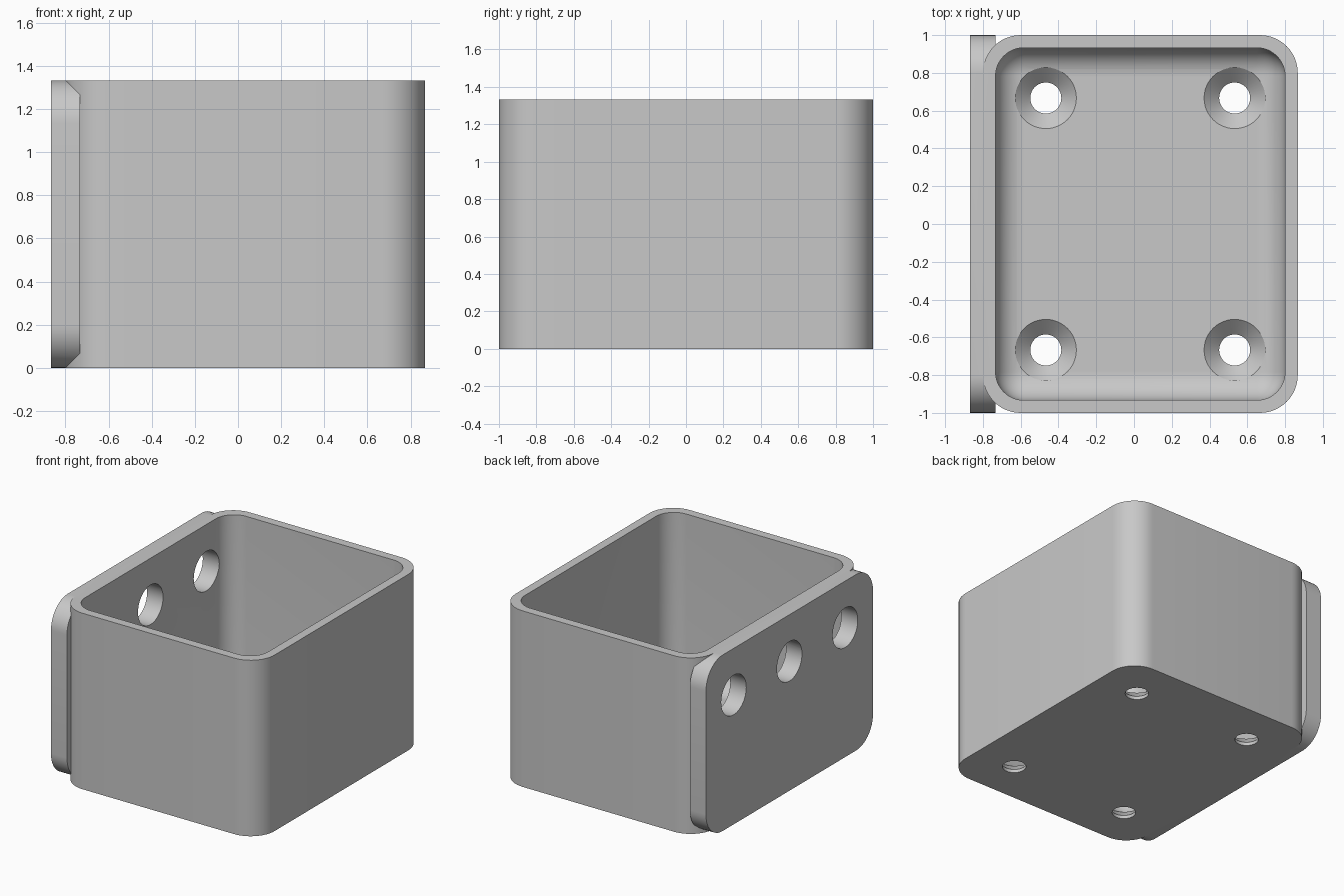
import bpy
import bmesh
import math
from mathutils import Matrix, Vector

default = bpy.data.objects.get("Cube")
if default:
    bpy.data.objects.remove(default)

# Main dimensions
HEIGHT = 1.333
WALL = 0.067
FLOOR = 0.1
CORNER = 0.2
INNER_CORNER = 0.15
PLATE_INNER_X = -0.733

grey = bpy.data.materials.new("light grey plastic")
grey.use_nodes = True
colour = (0.58, 0.58, 0.58, 1)
grey.diffuse_color = colour
grey.node_tree.nodes["Principled BSDF"].inputs["Base Color"].default_value = colour


def finish(bm, name):
    bmesh.ops.recalc_face_normals(bm, faces=bm.faces)
    mesh = bpy.data.meshes.new(name)
    bm.to_mesh(mesh)
    bm.free()
    mesh.materials.append(grey)
    obj = bpy.data.objects.new(name, mesh)
    bpy.context.scene.collection.objects.link(obj)
    return obj


def rounded_box(name, low, high, radius, pick):
    """Box between two corners, with the edges chosen by pick rounded."""
    low, high = Vector(low), Vector(high)
    bm = bmesh.new()
    bmesh.ops.create_cube(bm, size=1)
    bmesh.ops.scale(bm, vec=high - low, verts=bm.verts)
    bmesh.ops.translate(bm, vec=(low + high) / 2, verts=bm.verts)
    edges = [e for e in bm.edges if pick(e)]
    bmesh.ops.bevel(bm, geom=edges, offset=radius, offset_type='OFFSET',
                    segments=12, profile=0.5, affect='EDGES', clamp_overlap=False)
    return finish(bm, name)


def runs_along(axis):
    return lambda e: abs((e.verts[0].co - e.verts[1].co)[axis]) > 0.01


def turned(name, profile, matrix, sides=48):
    """Solid of revolution from (radius, height) pairs."""
    bm = bmesh.new()
    rings = []
    for radius, z in profile:
        angles = [math.tau * i / sides for i in range(sides)]
        rings.append([bm.verts.new((radius * math.cos(a), radius * math.sin(a), z))
                      for a in angles])
    for a, b in zip(rings, rings[1:]):
        for i in range(sides):
            j = (i + 1) % sides
            bm.faces.new((a[i], a[j], b[j], b[i]))
    bm.faces.new(rings[0])
    bm.faces.new(rings[-1])
    bmesh.ops.transform(bm, matrix=matrix, verts=bm.verts)
    return finish(bm, name)


def combine(target, tool, operation):
    mod = target.modifiers.new(operation.lower(), 'BOOLEAN')
    mod.operation = operation
    mod.solver = 'EXACT'
    mod.object = tool
    bpy.context.view_layer.objects.active = target
    bpy.ops.object.modifier_apply(modifier=mod.name)
    bpy.data.objects.remove(tool)


# Outer shell joined with the mounting plate on its side
box = rounded_box("mounting_box", (-0.8, -1, 0), (0.867, 1, HEIGHT),
                  CORNER, runs_along(2))
plate = rounded_box("mounting_plate", (-0.867, -1, 0), (PLATE_INNER_X, 1, HEIGHT),
                    CORNER, runs_along(0))
combine(box, plate, 'UNION')

# Cavity with rounded corners and a filleted floor
top = HEIGHT + 0.3
cavity = rounded_box("cavity_cutter", (PLATE_INNER_X, WALL - 1, FLOOR),
                     (0.8, 1 - WALL, top), INNER_CORNER,
                     lambda e: min(v.co.z for v in e.verts) < HEIGHT)
combine(box, cavity, 'DIFFERENCE')

# Countersunk screw holes in the floor
screw = [(0.082, -0.1), (0.082, 0.025), (0.162, FLOOR), (0.162, 0.4)]
for x in (-0.467, 0.533):
    for y in (-0.667, 0.667):
        hole = turned("screw_cutter", screw, Matrix.Translation((x, y, 0)))
        combine(box, hole, 'DIFFERENCE')

# Three round holes through the plate
for y in (-0.667, 0, 0.667):
    place = Matrix.Translation((-0.8, y, 0.98)) @ Matrix.Rotation(math.pi / 2, 4, 'Y')
    hole = turned("side_hole_cutter", [(0.15, -0.2), (0.15, 0.2)], place)
    combine(box, hole, 'DIFFERENCE')

# Smooth curves, crisp edges
bpy.ops.object.select_all(action='DESELECT')
box.select_set(True)
bpy.context.view_layer.objects.active = box
bpy.ops.object.shade_smooth_by_angle(angle=math.radians(30))
